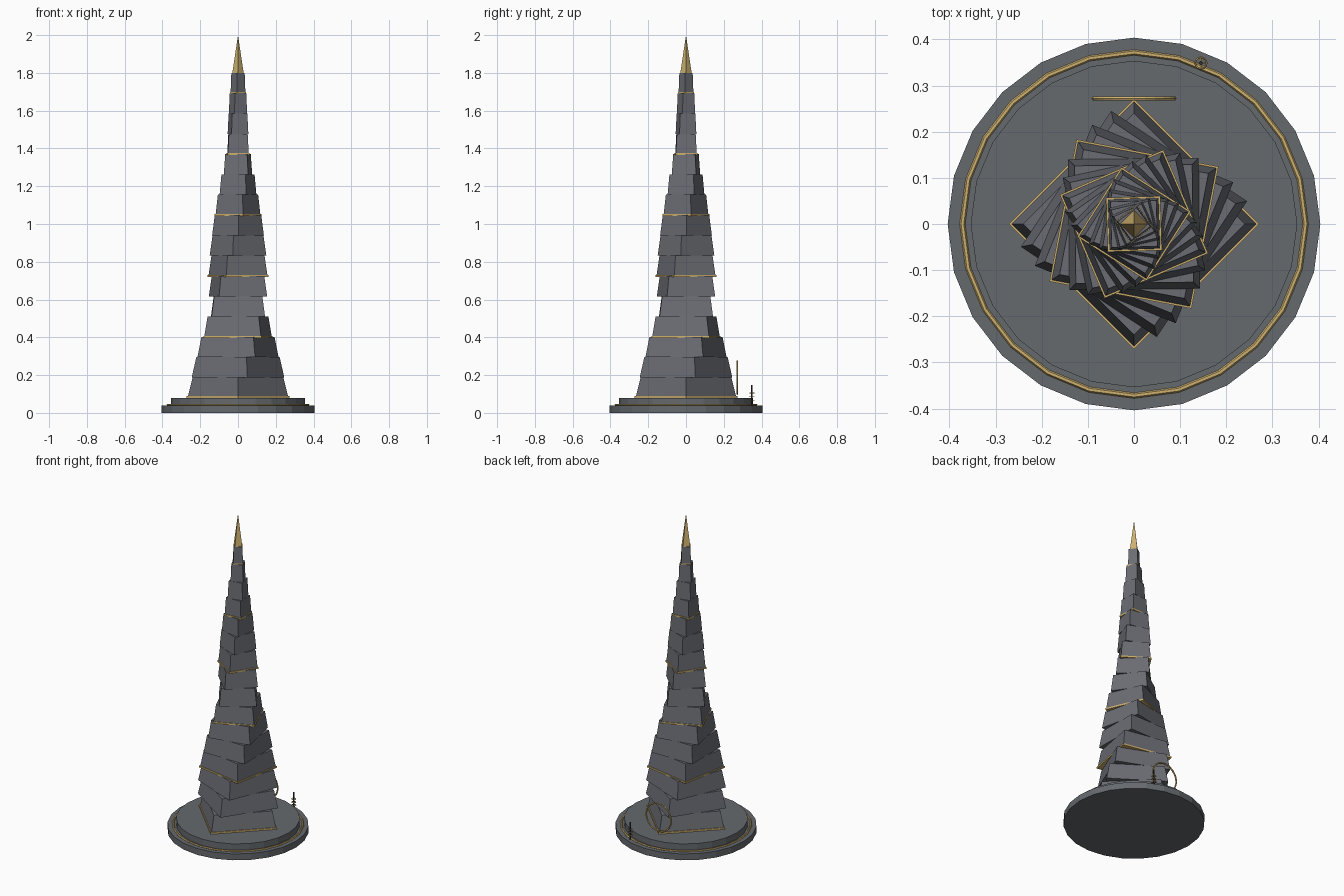
import bpy, math
from mathutils import Matrix

if "Cube" in bpy.data.objects:
    bpy.data.objects.remove(bpy.data.objects["Cube"])

def mat(name, c):
    m = bpy.data.materials.new(name)
    m.diffuse_color = (*c, 1)
    m.use_nodes = True
    m.node_tree.nodes["Principled BSDF"].inputs["Base Color"].default_value = m.diffuse_color
    return m

STONE = mat("slate_stone", (0.145, 0.152, 0.172))
BASE = mat("base_stone", (0.13, 0.142, 0.155))
GOLD = mat("gold", (0.62, 0.44, 0.16))
DARK = mat("dark_metal", (0.03, 0.03, 0.035))

def frustum(name, sides, r0, r1, z0, z1, m, angle=0.0, xy=(0, 0)):
    """Flat-sided frustum with its first corner at the given angle from +x."""
    def ring(r, z):
        return [(xy[0] + r * math.cos(angle + 2 * math.pi * i / sides),
                 xy[1] + r * math.sin(angle + 2 * math.pi * i / sides), z) for i in range(sides)]
    verts = ring(r0, z0)
    faces = [list(range(sides))[::-1]]
    if r1 > 0:
        verts += ring(r1, z1)
        faces.append(list(range(sides, 2 * sides)))
        faces += [(i, (i + 1) % sides, sides + (i + 1) % sides, sides + i) for i in range(sides)]
    else:
        verts.append((xy[0], xy[1], z1))
        faces += [(i, (i + 1) % sides, sides) for i in range(sides)]
    me = bpy.data.meshes.new(name)
    me.from_pydata(verts, [], faces)
    me.materials.append(m)
    ob = bpy.data.objects.new(name, me)
    bpy.context.collection.objects.link(ob)
    return ob

def torus(name, loc, major, minor, seg, m, rot=(0, 0, 0), minor_seg=6):
    bpy.ops.mesh.primitive_torus_add(location=loc, rotation=rot, major_radius=major,
                                     minor_radius=minor, major_segments=seg, minor_segments=minor_seg)
    ob = bpy.context.object
    ob.name = name
    ob.data.materials.append(m)
    return ob

# round stepped base with gold band
frustum("base_lower", 24, 0.404, 0.404, 0.0, 0.04, BASE)
frustum("base_upper", 24, 0.354, 0.354, 0.04, 0.08, BASE)
torus("base_band", (0, 0, 0.042), 0.372, 0.006, 24, GOLD)

# twisting square tiers, gold trim under every third one
TIERS, Z0, Z1 = 16, 0.08, 1.80
STEP = (Z1 - Z0) / TIERS
TWIST = math.radians(11.4)
for i in range(TIERS):
    r = 0.03 + 0.237 * (1 - i / TIERS) ** 1.15
    z = Z0 + i * STEP
    frustum(f"tier_{i:02d}", 4, r, r * 0.9, z, z + STEP, STONE, i * TWIST)
    if i % 3 == 0:
        rt = r + 0.005 if i < 15 else r + 0.002
        zc = z + 0.005 if i == 0 else z
        frustum(f"trim_{i:02d}", 4, rt, rt, zc - 0.005, zc + 0.005, GOLD, i * TWIST)

# gold pointed tip
frustum("tip", 4, 0.03, 0, Z1, 2.0, GOLD)

# upright ring standing behind the tower
torus("back_ring", (0, 0.272, 0.187), 0.087, 0.005, 24, GOLD, (math.pi / 2, 0, 0))

# small rod with little rings at the base edge
P = (0.145, 0.349)
frustum("rod", 8, 0.004, 0.004, 0.04, 0.147, DARK, 0, P)
for k, z in enumerate((0.065, 0.085, 0.105)):
    torus(f"rod_ring_{k}", (*P, z), 0.0125, 0.002, 12, GOLD)
for k in range(2):
    bpy.ops.mesh.primitive_cube_add(size=1)
    ob = bpy.context.object
    ob.name = f"rod_spoke_{k}"
    ob.data.transform(Matrix.Translation((*P, 0.085)) @ Matrix.Rotation(k * math.pi / 2, 4, 'Z')
                      @ Matrix.Diagonal((0.025, 0.003, 0.003, 1)))
    ob.data.materials.append(GOLD)
